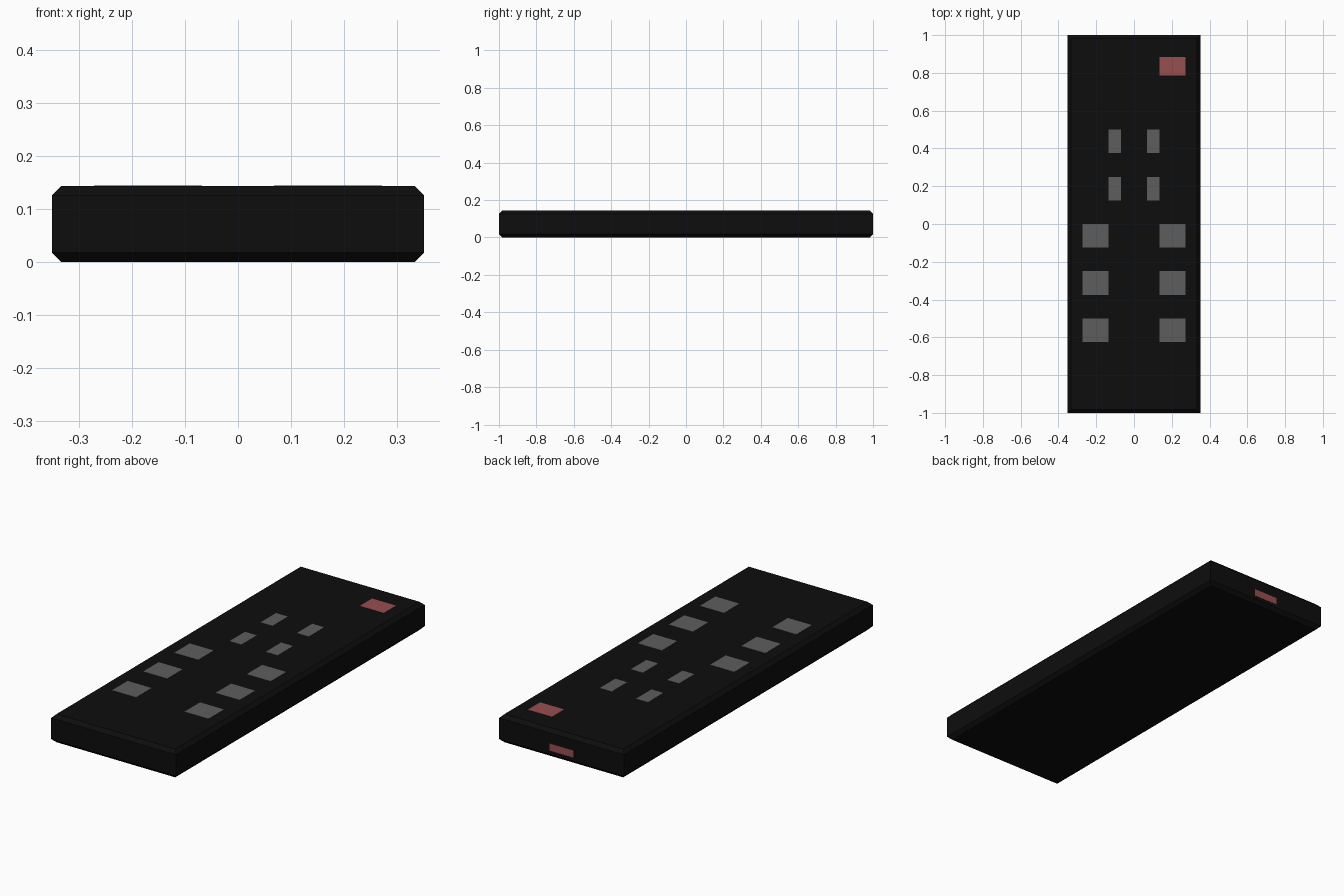
import bpy, bmesh

if "Cube" in bpy.data.objects:
    bpy.data.objects.remove(bpy.data.objects["Cube"])

W, L, H, C = 0.352, 1.0, 0.144, 0.018   # half width, half length, height, chamfer
UX, UY, LIFT = 0.068, 0.125, 0.001      # key grid steps and key height above the case


def material(name, rgb):
    m = bpy.data.materials.new(name)
    m.diffuse_color = (*rgb, 1)
    m.use_nodes = True
    m.node_tree.nodes["Principled BSDF"].inputs["Base Color"].default_value = m.diffuse_color
    return m


black = material("black_plastic", (0.004, 0.004, 0.004))
grey = material("grey_rubber", (0.11, 0.11, 0.11))
red = material("red", (0.31, 0.077, 0.077))


def add_object(name, bm, mat):
    bmesh.ops.recalc_face_normals(bm, faces=bm.faces)
    me = bpy.data.meshes.new(name)
    bm.to_mesh(me)
    bm.free()
    me.materials.append(mat)
    ob = bpy.data.objects.new(name, me)
    bpy.context.collection.objects.link(ob)
    return ob


def box(name, lo, hi, mat):
    bm = bmesh.new()
    bmesh.ops.create_cube(bm, size=1)
    for v in bm.verts:
        v.co = [(a + b) / 2 + c * (b - a) for a, b, c in zip(lo, hi, v.co)]
    return add_object(name, bm, mat)


# Case: a slab with only its top and bottom rims chamfered
case = box("case", (-W, -L, 0), (W, L, H), black)
bm = bmesh.new()
bm.from_mesh(case.data)
rims = [e for e in bm.edges if abs(e.verts[0].co.z - e.verts[1].co.z) < 1e-5]
bmesh.ops.bevel(bm, geom=rims, offset=C, offset_type='OFFSET', segments=1,
                profile=0.5, affect='EDGES')
bm.to_mesh(case.data)
bm.free()


def key(name, x0, x1, y0, y1, mat):
    box(name, (x0, y0, H - 0.01), (x1, y1, H + LIFT), mat)


# Mirrored columns of keys: two narrow rows, then three wide rows
for side, label in ((-1, "left"), (1, "right")):
    for row, wide in ((3, False), (1, False), (-1, True), (-3, True), (-5, True)):
        a, b = (2, 4) if wide else (1, 2)
        x0, x1 = sorted((side * a * UX, side * b * UX))
        kind = "wide" if wide else "narrow"
        key(f"{kind}_key_{label}", x0, x1, row * UY, (row + 1) * UY, grey)

# Power key and the signal window in the back end
key("power_key", 2 * UX, 4 * UX, 0.785, 0.884, red)
box("signal_window", (-UX, L - 0.01, 0.036), (UX, L, 0.072), red).location.y = 0.0005
